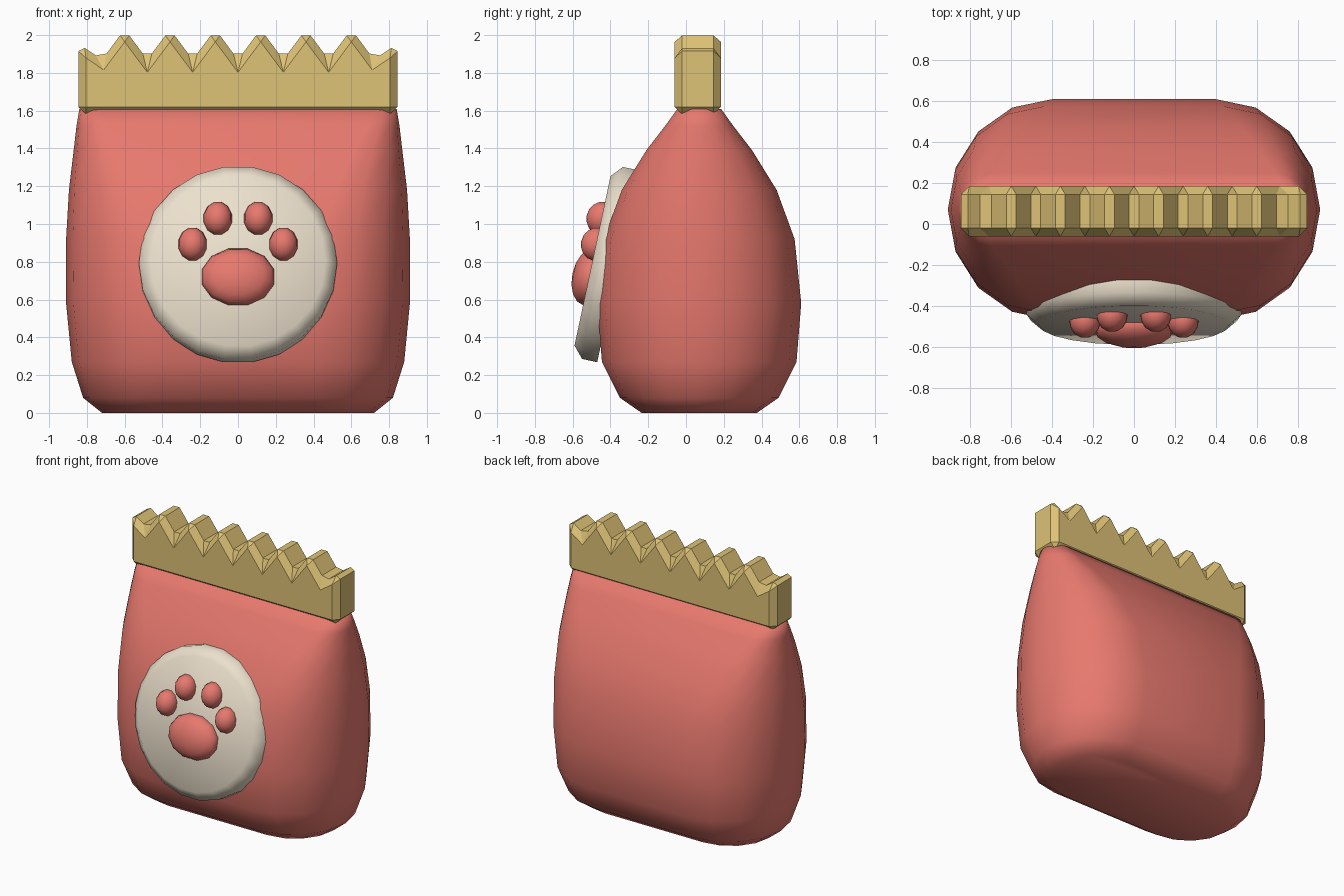
import bpy, math
from mathutils import Matrix, Vector

if "Cube" in bpy.data.objects:
    bpy.data.objects.remove(bpy.data.objects["Cube"])


def material(name, rgb):
    m = bpy.data.materials.new(name)
    m.diffuse_color = (*rgb, 1)
    m.use_nodes = True
    m.node_tree.nodes["Principled BSDF"].inputs["Base Color"].default_value = m.diffuse_color
    return m


RED = material("red", (0.80, 0.19, 0.155))
GOLD = material("gold", (0.73, 0.54, 0.18))
CREAM = material("cream", (0.84, 0.75, 0.61))


def make(name, verts, faces, mat, smooth=False):
    me = bpy.data.meshes.new(name)
    me.from_pydata(verts, [], faces)
    me.materials.append(mat)
    if smooth:
        me.shade_smooth()
    ob = bpy.data.objects.new(name, me)
    bpy.context.collection.objects.link(ob)
    return ob


# Pouch body: rounded cross-sections lofted upward
# (z, half width, half depth, half length of the straight side)
CY = 0.07
levels = [(0, .72, .305, .40), (.08, .82, .42, .40), (.27, .88, .515, .40),
          (.58, .91, .54, .40), (.92, .91, .505, .44), (1.18, .895, .41, .52),
          (1.39, .87, .28, .62), (1.52, .855, .18, .69), (1.61, .84, .115, .73)]
verts, faces, n = [], [], 18
for z, hx, hy, s in levels:
    for side, start in ((1, -90), (-1, 90)):
        for i in range(9):
            a = math.radians(start + i * 22.5)
            verts.append((side * s + (hx - s) * math.cos(a), CY + hy * math.sin(a), z))
for k in range(len(levels) - 1):
    for i in range(n):
        j = (i + 1) % n
        faces.append((k * n + i, k * n + j, (k + 1) * n + j, (k + 1) * n + i))
faces.append(tuple(reversed(range(n))))
faces.append(tuple(range(len(verts) - n, len(verts))))
make("pouch_body", verts, faces, RED, True)

# Crimped top strip: zigzag profile extruded in depth, then chamfered
profile = [(.845, 1.58), (.845, 1.955)]
profile += [(.72 - .12 * i, 1.87 if i % 2 == 0 else 2.031) for i in range(13)]
profile += [(-.845, 1.955), (-.845, 1.58)]
m = len(profile)
verts = [(x, y, z) for y in (-.06, .185) for x, z in profile]
faces = [tuple(reversed(range(m))), tuple(range(m, 2 * m))]
faces += [(i, (i + 1) % m, m + (i + 1) % m, m + i) for i in range(m)]
# orient outward: front face must look toward -y
strip = make("crimped_top", verts, faces, GOLD)
import bmesh
bm = bmesh.new()
bm.from_mesh(strip.data)
bmesh.ops.recalc_face_normals(bm, faces=bm.faces)
bm.to_mesh(strip.data)
bm.free()
bev = strip.modifiers.new("chamfer", "BEVEL")
bev.width = 0.04
bev.segments = 1
bev.limit_method = 'ANGLE'

# Frame of the tilted badge: local z points out of its front face
FACE = Matrix.Translation((0, -.495, .805)) @ Matrix.Rotation(math.radians(78), 4, 'X')

# Badge disc with a chamfered front rim
N = 22
verts, faces = [], []
for r, h in ((.525, -.136), (.525, -.054), (.463, 0)):
    for i in range(N):
        a = math.tau * i / N
        verts.append(FACE @ Vector((r * math.cos(a), r * math.sin(a), h)))
for k in range(2):
    for i in range(N):
        j = (i + 1) % N
        faces.append((k * N + i, k * N + j, (k + 1) * N + j, (k + 1) * N + i))
faces += [tuple(reversed(range(N))), tuple(range(2 * N, 3 * N))]
badge = make("badge_disc", verts, faces, CREAM, True)
bpy.context.view_layer.objects.active = badge
badge.select_set(True)
bpy.ops.object.shade_smooth_by_angle(angle=math.radians(50))


# Paw print: flattened spheres seated on the badge
def pad(name, x, z, rx, rz, depth):
    bpy.ops.mesh.primitive_uv_sphere_add(segments=12, ring_count=8, radius=1)
    ob = bpy.context.object
    ob.name = name
    v = (z - .805) / math.cos(math.radians(12))
    ob.data.transform(FACE @ Matrix.Translation((x, v, 0))
                      @ Matrix.Diagonal((rx, rz, depth, 1))
                      @ Matrix.Rotation(math.radians(15), 4, 'Z'))
    ob.data.materials.append(RED)
    ob.data.shade_smooth()


pad("paw_main_pad", 0, .72, .198, .158, .09)
for side, label in ((-1, "left"), (1, "right")):
    pad("inner_toe_" + label, side * .107, 1.03, .077, .091, .08)
    pad("outer_toe_" + label, side * .24, .893, .077, .091, .08)
